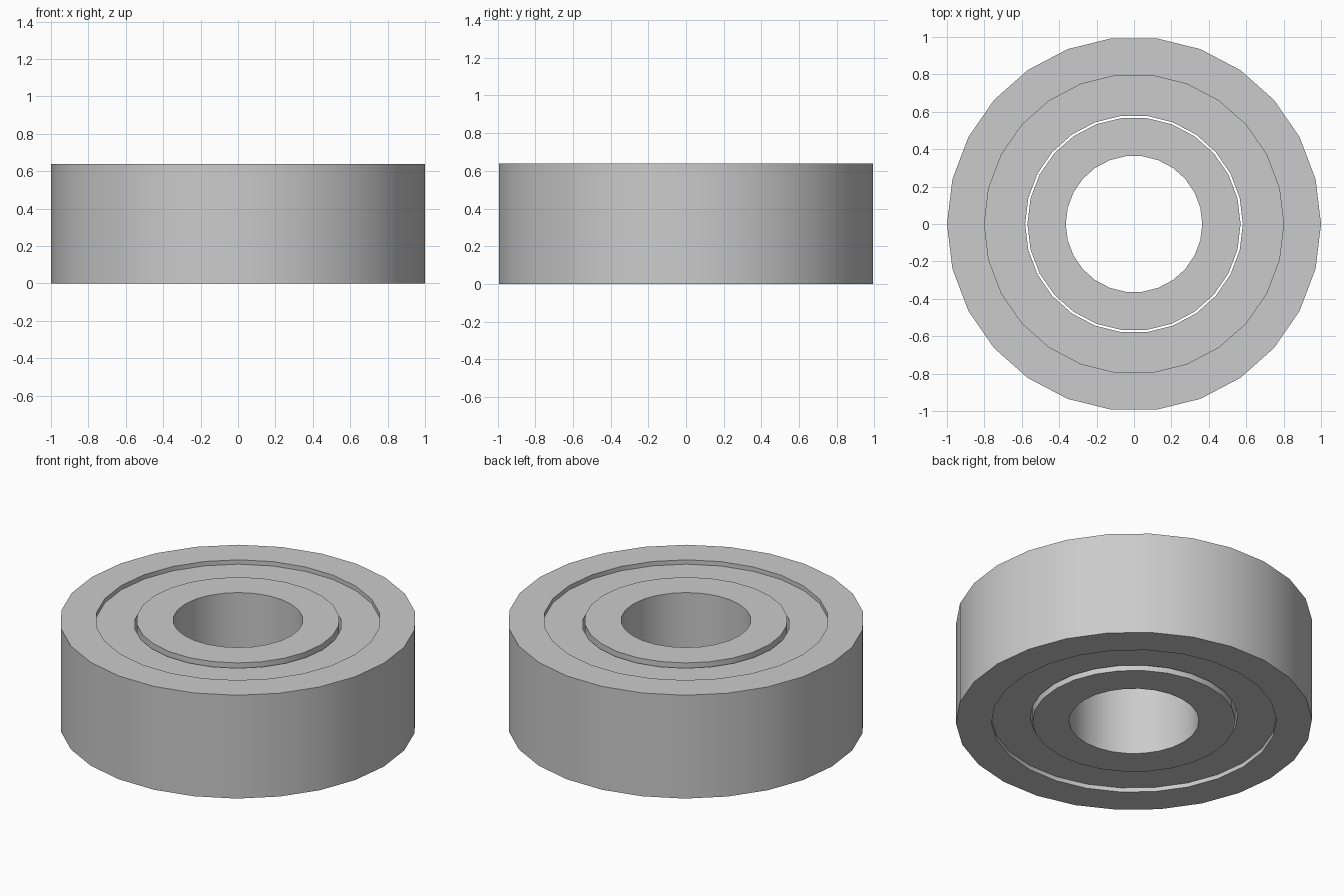
import bpy
import math

SIDES = 26
HEIGHT = 0.64
RECESS = 0.027

cube = bpy.data.objects.get("Cube")
if cube:
    bpy.data.objects.remove(cube, do_unlink=True)

# One plain steel grey
steel = bpy.data.materials.new("steel_grey")
steel.use_nodes = True
colour = (0.6, 0.6, 0.6, 1.0)
steel.diffuse_color = colour
steel.node_tree.nodes["Principled BSDF"].inputs["Base Color"].default_value = colour


def ring(name, inner, outer, bottom, top):
    """Closed ring with a rectangular cross-section, turned about z."""
    profile = [(inner, bottom), (outer, bottom), (outer, top), (inner, top)]
    n = len(profile)
    verts, faces = [], []
    for i in range(SIDES):
        a = math.tau * i / SIDES
        verts += [(r * math.cos(a), r * math.sin(a), z) for r, z in profile]
        j = (i + 1) % SIDES
        for k in range(n):
            m = (k + 1) % n
            faces.append((i * n + k, j * n + k, j * n + m, i * n + m))
    mesh = bpy.data.meshes.new(name)
    mesh.from_pydata(verts, [], faces)
    mesh.materials.append(steel)
    obj = bpy.data.objects.new(name, mesh)
    bpy.context.collection.objects.link(obj)
    bpy.ops.object.select_all(action="DESELECT")
    obj.select_set(True)
    bpy.context.view_layer.objects.active = obj
    bpy.ops.object.shade_smooth_by_angle(angle=math.radians(30))
    return obj


# Outer race, recessed seal and inner race with a thin gap around it
ring("outer_race", 0.8, 1.0, 0, HEIGHT)
ring("seal", 0.582, 0.8, RECESS, HEIGHT - RECESS)
ring("inner_race", 0.365, 0.57, 0, HEIGHT)
